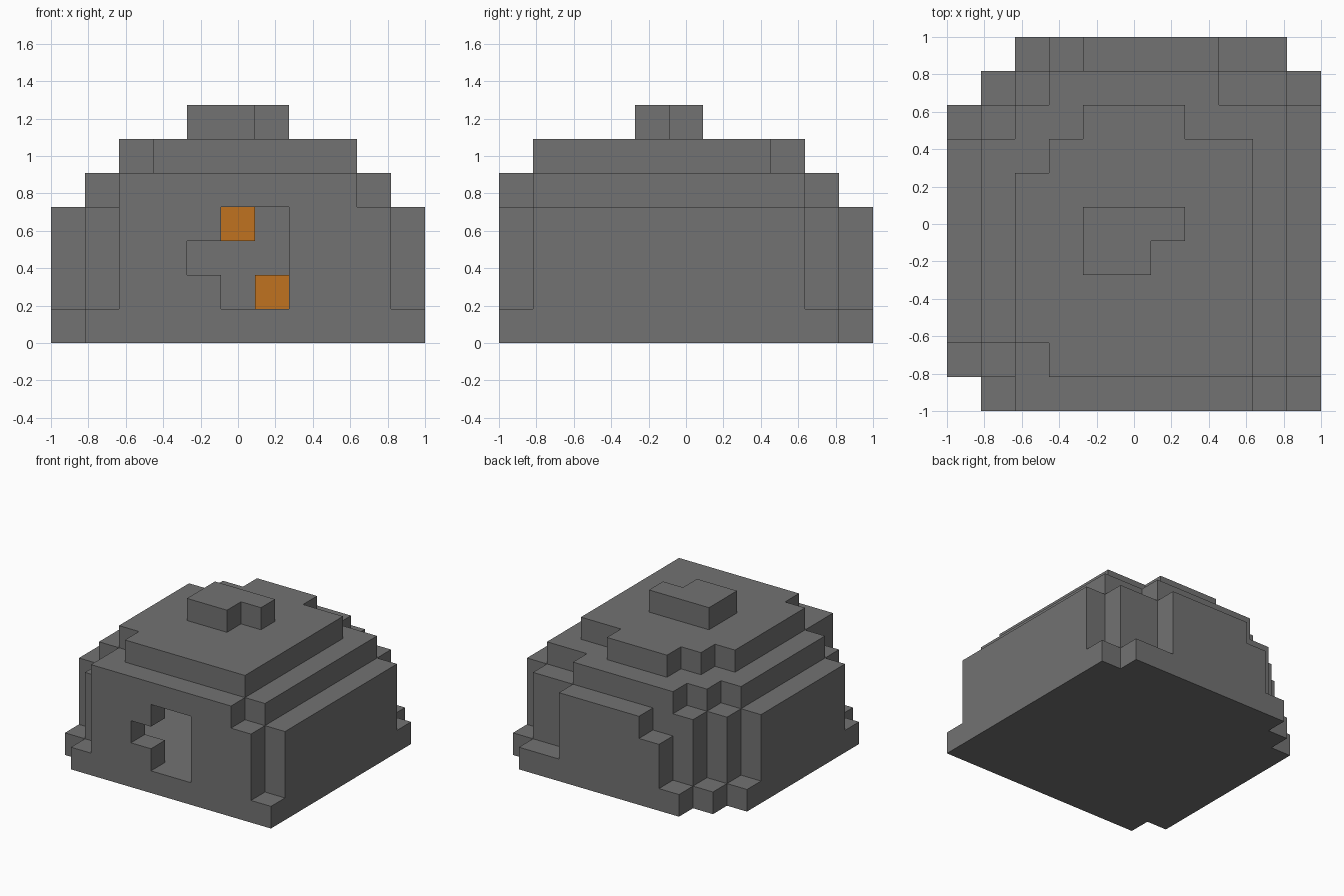
import bpy
from mathutils import Vector

cube = bpy.data.objects.get("Cube")
if cube:
    bpy.data.objects.remove(cube)

N = 11                # blocks along the longest side
SIZE = 2 / N


def material(name, rgb):
    mat = bpy.data.materials.new(name)
    mat.use_nodes = True
    mat.diffuse_color = (*rgb, 1)
    mat.node_tree.nodes["Principled BSDF"].inputs["Base Color"].default_value = (*rgb, 1)
    return mat


stone = material("grey stone", (0.17, 0.17, 0.17))
glow = material("orange glow", (0.53, 0.17, 0.014))


def layer(first_column, spans, heights):
    """Blocks of a flat layer: one front-to-back span per column."""
    return {(first_column + n, j, k)
            for n, (front, back) in enumerate(spans)
            for j in range(front, back) for k in heights}


# Stacked layers of the hut, columns listed from -x to +x
full = (0, 11)
parts = {
    "foundation": layer(0, [(1, 9), (0, 10)] + [full] * 8 + [(0, 10)], [0]),
    "walls": layer(0, [(2, 8), (1, 9), (0, 10)] + [full] * 5
                   + [(0, 10)] * 2 + [(1, 9)], [1, 2, 3]),
    "upper_wall": layer(1, [(2, 8), (0, 9)] + [(0, 10)] * 5 + [(0, 9), (1, 9)], [4]),
    "roof": layer(2, [(2, 7), (1, 8)] + [(1, 9)] * 3 + [(1, 8)] * 2, [5]),
    "roof_cap": layer(4, [(4, 6), (4, 6), (5, 6)], [6]),
}

# Missing block at the back, and the doorway with its side notch
doorway = {(i, 0, k) for i in (5, 6) for k in (1, 2, 3)} | {(4, 0, 2)}
parts["walls"] -= doorway | {(3, 10, 3)}

# Hollow room: every block above the floor that is covered on all sides
solid = set().union(*parts.values()) | doorway
room = {(i, j, k) for i, j, k in solid if 0 < k < 5
        and {(i - 1, j, k), (i + 1, j, k), (i, j - 1, k),
             (i, j + 1, k), (i, j, k + 1)} <= solid}
for name in parts:
    parts[name] -= room

# Glowing blocks against the back wall of the room
parts["upper_lamp"] = {(5, 9, 3)}
parts["lower_lamp"] = {(6, 9, 1)}
occupied = set().union(*parts.values())


def build(name, cells, mat):
    """Skin a set of blocks with outward quads, leaving out buried faces."""
    index, verts, faces = {}, [], []
    for cell in sorted(cells):
        for axis in range(3):
            for side in (0, 1):
                neighbour = list(cell)
                neighbour[axis] += 2 * side - 1
                if tuple(neighbour) in occupied:
                    continue
                u, v = (axis + 1) % 3, (axis + 2) % 3
                quad = []
                for a, b in ((0, 0), (1, 0), (1, 1), (0, 1)):
                    corner = list(cell)
                    corner[axis] += side
                    corner[u] += a
                    corner[v] += b
                    key = tuple(corner)
                    if key not in index:
                        index[key] = len(verts)
                        verts.append(Vector(key) * SIZE - Vector((1, 1, 0)))
                    quad.append(index[key])
                faces.append(quad if side else quad[::-1])
    mesh = bpy.data.meshes.new(name)
    mesh.from_pydata(verts, [], faces)
    mesh.materials.append(mat)
    mesh.update()
    bpy.context.collection.objects.link(bpy.data.objects.new(name, mesh))


for name, cells in parts.items():
    build(name, cells, glow if "lamp" in name else stone)
